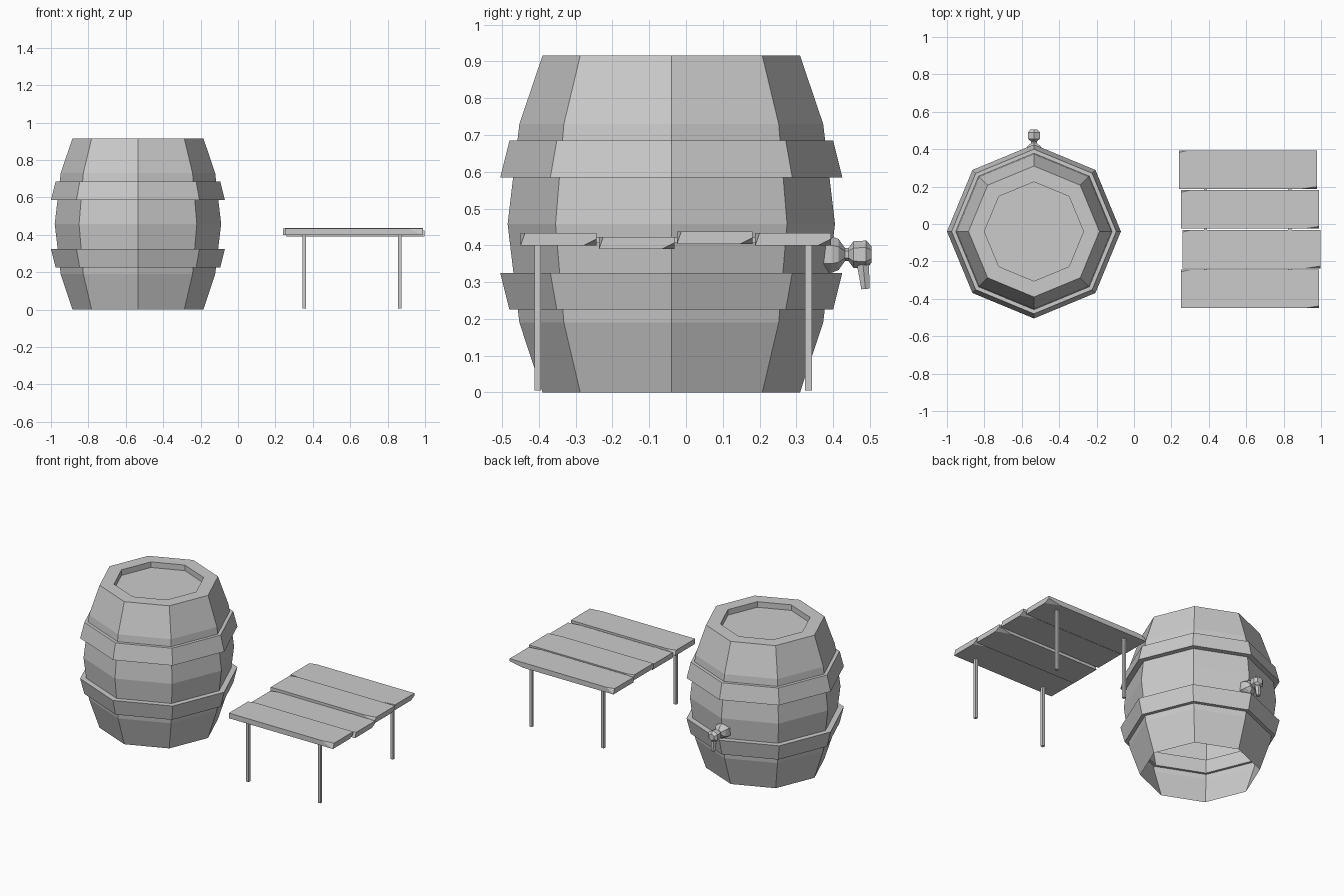
import bpy, bmesh, math
from mathutils import Matrix, Vector

if "Cube" in bpy.data.objects:
    bpy.data.objects.remove(bpy.data.objects["Cube"])


def finish(name, bm):
    mesh = bpy.data.meshes.new(name)
    bm.to_mesh(mesh)
    bm.free()
    ob = bpy.data.objects.new(name, mesh)
    bpy.context.collection.objects.link(ob)
    return ob


def lathe(name, profile, sides, matrix, loop=False, cap_end=False, turn=0.0):
    """Spin an (r, z) profile, listed counter-clockwise, around local z."""
    bm = bmesh.new()
    rings = []
    for r, z in profile:
        angles = [turn + 2 * math.pi * i / sides for i in range(sides)]
        rings.append([bm.verts.new((r * math.cos(a), r * math.sin(a), z)) for a in angles])
    pairs = list(zip(rings, rings[1:]))
    if loop:
        pairs.append((rings[-1], rings[0]))
    for lo, hi in pairs:
        for i in range(sides):
            j = (i + 1) % sides
            bm.faces.new((lo[i], lo[j], hi[j], hi[i]))
    if cap_end:
        bm.faces.new(rings[-1])
    bm.transform(matrix)
    return finish(name, bm)


def box(name, lo, hi, cuts=()):
    """Box between two corners; each cut is (corner signs, distances) sliced off."""
    lo, hi = Vector(lo), Vector(hi)
    size, mid = hi - lo, (lo + hi) / 2
    bm = bmesh.new()
    bmesh.ops.create_cube(bm, size=1)
    bm.transform(Matrix.Translation(mid) @ Matrix.Diagonal((*size, 1)))
    for signs, dist in cuts:
        corner = mid + Vector([s * d / 2 for s, d in zip(signs, size)])
        normal = Vector([s / d for s, d in zip(signs, dist)])
        point = corner - Vector((signs[0] * dist[0], 0, 0))
        geom = bm.verts[:] + bm.edges[:] + bm.faces[:]
        res = bmesh.ops.bisect_plane(bm, geom=geom, plane_co=point,
                                     plane_no=normal.normalized(), clear_outer=True)
        edges = [e for e in res["geom_cut"] if isinstance(e, bmesh.types.BMEdge)]
        bmesh.ops.contextual_create(bm, geom=edges)
    bmesh.ops.recalc_face_normals(bm, faces=bm.faces[:])
    return finish(name, bm)


BX, BY = -0.535, -0.04
at_barrel = Matrix.Translation((BX, BY, 0))

# Barrel body: open underneath, recessed lid on top
lathe("barrel_body", [(0.35, 0), (0.413, 0.19), (0.445, 0.458), (0.413, 0.73),
                      (0.35, 0.916), (0.265, 0.916), (0.265, 0.88)],
      8, at_barrel, cap_end=True)

# Hoops flare towards the belly
lathe("lower_hoop", [(0.40, 0.225), (0.44, 0.225), (0.465, 0.325), (0.42, 0.325)],
      8, at_barrel, loop=True)
lathe("upper_hoop", [(0.42, 0.585), (0.465, 0.585), (0.44, 0.685), (0.40, 0.685)],
      8, at_barrel, loop=True)

# Tap on the back of the barrel
tap = Matrix.Translation((BX, 0, 0.375)) @ Matrix.Rotation(-math.pi / 2, 4, 'X')
lathe("tap_body", [(0.05, 0.37), (0.05, 0.395), (0.042, 0.415), (0.018, 0.432),
                   (0.018, 0.442), (0.036, 0.455), (0.038, 0.49), (0.022, 0.505)],
      6, tap, cap_end=True, turn=math.pi / 6)
spout = (Matrix.Translation((BX, 0.48, 0.36)) @ Matrix.Rotation(math.pi + 0.1, 4, 'X'))
lathe("tap_spout", [(0.02, 0), (0.013, 0.079)], 6, spout, cap_end=True)

# Table planks with roughly hewn corners
planks = [(0.25, 0.99, -0.45, 0.400), (0.26, 0.997, -0.237, 0.390),
          (0.25, 0.99, -0.025, 0.404), (0.24, 0.978, 0.188, 0.400)]
for i, (x0, x1, y0, z0) in enumerate(planks):
    cuts = [((1, -1, 1), (0.08, 0.012, 0.034)),
            ((1, 1, -1), (0.09, 0.034, 0.017)),
            ((-1, 1, 1), (0.05, 0.012, 0.03))]
    box(f"table_plank_{i + 1}", (x0, y0, z0), (x1, y0 + 0.206, z0 + 0.033), cuts)

# Thin dowels joining the planks
for i, x in enumerate((0.382, 0.832)):
    box(f"plank_dowel_{i + 1}", (x - 0.009, -0.30, 0.407), (x + 0.009, 0.26, 0.421))

# Table legs
for i, x in enumerate((0.355, 0.865)):
    for j, y in enumerate((-0.403, 0.333)):
        box(f"table_leg_{2 * i + j + 1}", (x - 0.009, y - 0.009, 0.005),
            (x + 0.009, y + 0.009, 0.41))
